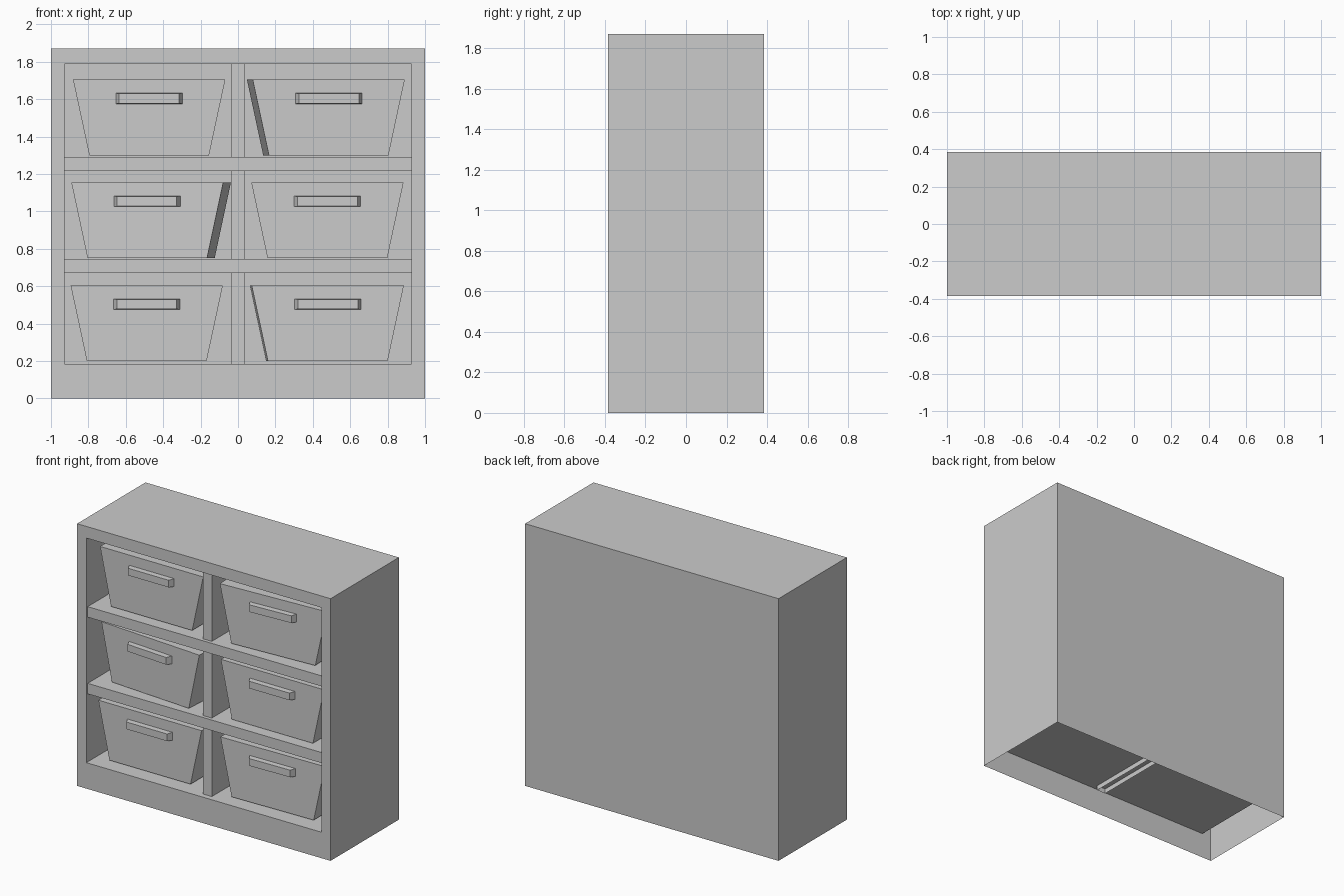
import bpy
import bmesh
from math import radians

cube = bpy.data.objects.get("Cube")
if cube:
    bpy.data.objects.remove(cube, do_unlink=True)

grey = bpy.data.materials.new("light_grey")
grey.use_nodes = True
colour = (0.6, 0.6, 0.6, 1)
grey.diffuse_color = colour
grey.node_tree.nodes["Principled BSDF"].inputs["Base Color"].default_value = colour


def loft(name, loops, drop=None):
    """Join equal rings of points and cap both ends; drop(face) removes faces."""
    bm = bmesh.new()
    rings = [[bm.verts.new(p) for p in ring] for ring in loops]
    n = len(rings[0])
    for a, b in zip(rings, rings[1:]):
        for i in range(n):
            j = (i + 1) % n
            bm.faces.new((a[i], a[j], b[j], b[i]))
    bm.faces.new(rings[0])
    bm.faces.new(rings[-1])
    bmesh.ops.recalc_face_normals(bm, faces=bm.faces)
    if drop:
        unwanted = [f for f in bm.faces if drop(f)]
        bmesh.ops.delete(bm, geom=unwanted, context="FACES_ONLY")
    mesh = bpy.data.meshes.new(name)
    bm.to_mesh(mesh)
    bm.free()
    mesh.materials.append(grey)
    obj = bpy.data.objects.new(name, mesh)
    bpy.context.collection.objects.link(obj)
    return obj


def upright(y, half, z0, z1):
    """Rectangle facing the front."""
    return [(-half, y, z0), (half, y, z0), (half, y, z1), (-half, y, z1)]


def level(z, half, y0, y1):
    """Horizontal rectangle."""
    return [(-half, y0, z), (half, y0, z), (half, y1, z), (-half, y1, z)]


def underside(face):
    return all(v.co.z < 0.16 for v in face.verts)


FRONT, BACK, INNER_BACK = -0.385, 0.385, 0.32
FLOOR, CEILING, INNER = 0.185, 1.787, 0.927

# Hollow cabinet: outer shell, front frame and inner recess, open underneath
loft("cabinet", [
    upright(BACK, 1, 0, 1.87),
    upright(FRONT, 1, 0, 1.87),
    upright(FRONT, INNER, FLOOR, CEILING),
    upright(INNER_BACK, INNER, FLOOR, CEILING),
], underside)

# Shelves and the centre divider, whose open foot passes below the floor
for name, z in (("lower_shelf", 0.67), ("upper_shelf", 1.217)):
    loft(name, [upright(y, INNER, z, z + 0.075) for y in (-0.37, INNER_BACK)])
loft("divider", [level(z, 0.035, -0.345, INNER_BACK) for z in (0.15, CEILING)],
     underside)


def drawer(name, x, z, turn):
    """Tapered drawer with a bevelled bar handle, pivoting at its front."""
    body = loft(name, [level(0, 0.32, 0, 0.59), level(0.405, 0.407, 0, 0.59)])
    handle = loft(name + "_handle", [upright(0, 0.178, 0.275, 0.332),
                                     upright(-0.036, 0.16, 0.278, 0.329)])
    for obj in (body, handle):
        obj.location = (x, -0.295, z)
        obj.rotation_euler.z = radians(turn)


# Drawers, some pushed in slightly askew
rows = (("bottom", 0.2, -0.488, 0, 0.48, 1),
        ("middle", 0.75, -0.485, -4, 0.478, 0),
        ("top", 1.3, -0.475, 0, 0.485, 3))
for row, z, right_x, right_turn, left_x, left_turn in rows:
    drawer(row + "_right_drawer", right_x, z, right_turn)
    drawer(row + "_left_drawer", left_x, z, left_turn)
